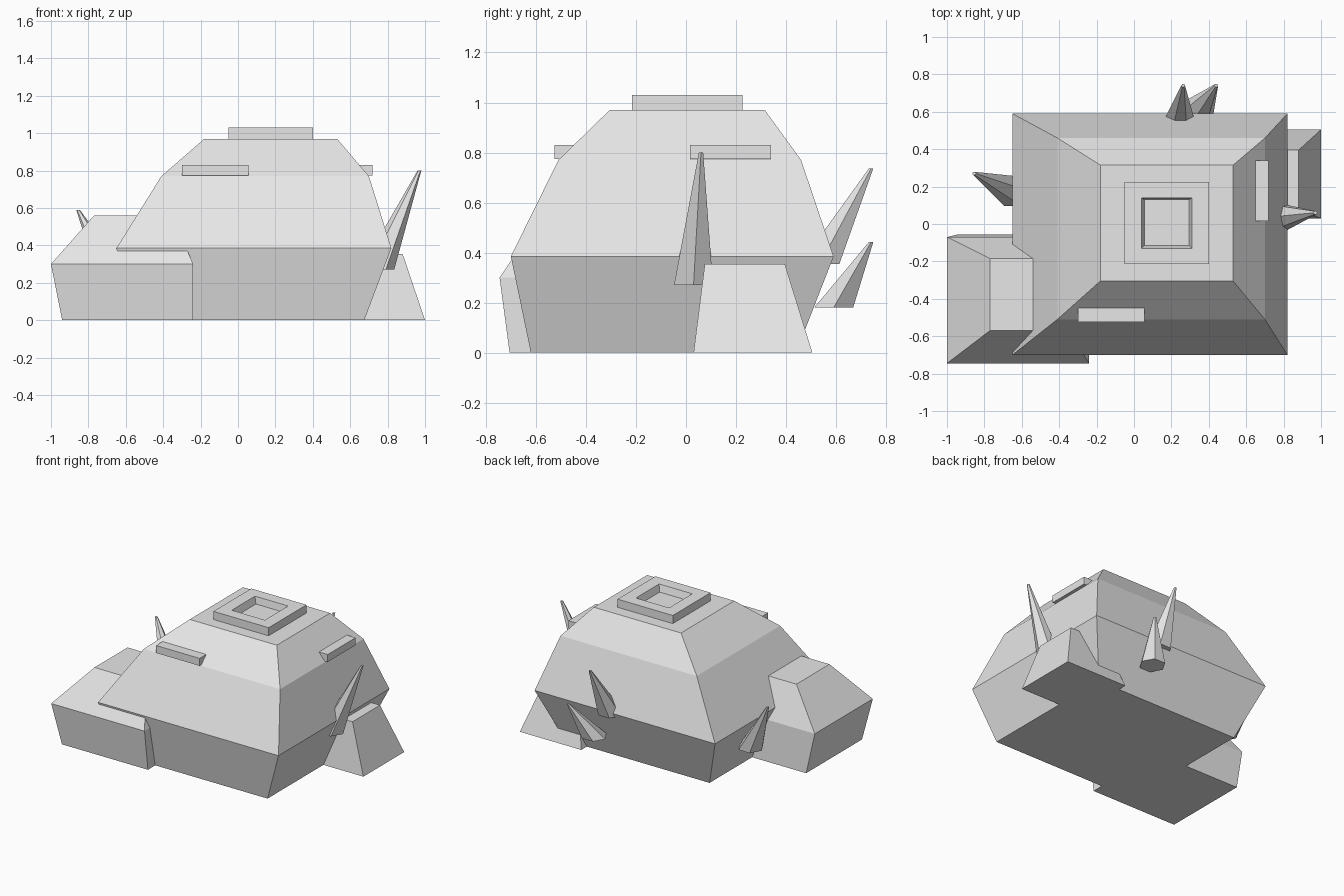
import bpy, bmesh, math
from mathutils import Vector

if "Cube" in bpy.data.objects:
    bpy.data.objects.remove(bpy.data.objects["Cube"])

grey = bpy.data.materials.new("light grey")
grey.diffuse_color = (0.8, 0.8, 0.8, 1)
grey.use_nodes = True
grey.node_tree.nodes["Principled BSDF"].inputs["Base Color"].default_value = grey.diffuse_color


def loft(name, rings):
    """Skin a stack of point rings and cap both ends with flat faces."""
    bm = bmesh.new()
    loops = [[bm.verts.new(p) for p in ring] for ring in rings]
    n = len(loops[0])
    for a, b in zip(loops, loops[1:]):
        for i in range(n):
            j = (i + 1) % n
            bm.faces.new((a[i], a[j], b[j], b[i]))
    bm.faces.new(loops[0][::-1])
    bm.faces.new(loops[-1])
    bmesh.ops.recalc_face_normals(bm, faces=bm.faces)
    mesh = bpy.data.meshes.new(name)
    bm.to_mesh(mesh)
    bm.free()
    mesh.materials.append(grey)
    obj = bpy.data.objects.new(name, mesh)
    bpy.context.collection.objects.link(obj)
    return obj


def rect(x0, x1, y0, y1, z):
    return [(x0, y0, z), (x1, y0, z), (x1, y1, z), (x0, y1, z)]


def spike(name, base, tip, radius=0.09, tip_radius=0.01):
    """Leaning six-sided spike with horizontal ends."""
    rings = []
    for centre, r in ((base, radius), (tip, tip_radius)):
        rings.append([Vector(centre) + Vector((r * math.cos(k * math.pi / 3),
                                               r * math.sin(k * math.pi / 3), 0))
                      for k in range(6)])
    return loft(name, rings)


# Main faceted hull
loft("main_body", [
    rect(-0.50, 0.675, -0.62, 0.44, 0),
    rect(-0.65, 0.82, -0.70, 0.59, 0.385),
    rect(-0.41, 0.70, -0.51, 0.46, 0.77),
    rect(-0.18, 0.53, -0.305, 0.315, 0.97)])

# Lower block at the front left
loft("left_block", [
    rect(-0.94, -0.24, -0.705, -0.055, 0),
    rect(-1.00, -0.24, -0.745, -0.07, 0.30),
    rect(-0.77, -0.35, -0.57, -0.185, 0.56)])

# Tapered block on the right side
loft("right_block", [
    rect(0.50, 1.00, 0.03, 0.505, 0),
    rect(0.60, 0.88, 0.075, 0.395, 0.355)])

# Square roof frame with a sunken centre
loft("roof_hatch", [
    rect(-0.05, 0.40, -0.215, 0.225, 0.96),
    rect(-0.05, 0.40, -0.215, 0.225, 1.03),
    rect(0.04, 0.31, -0.13, 0.14, 1.03),
    rect(0.055, 0.295, -0.115, 0.13, 0.98)])

# Ledges on the front and right slopes
for name, r in (("front_ledge", (-0.30, 0.055, -0.525, -0.44)),
                ("right_ledge", (0.63, 0.72, 0.015, 0.34))):
    loft(name, [rect(*r, 0.775), rect(*r, 0.83)])

# Spikes around the hull
spike("right_spike", (0.745, 0.03, 0.27), (0.97, 0.06, 0.80))
spike("back_upper_spike", (0.24, 0.535, 0.355), (0.263, 0.74, 0.737))
spike("back_lower_spike", (0.335, 0.59, 0.18), (0.44, 0.74, 0.443))
spike("left_spike", (-0.65, 0.175, 0.20), (-0.855, 0.27, 0.59))
